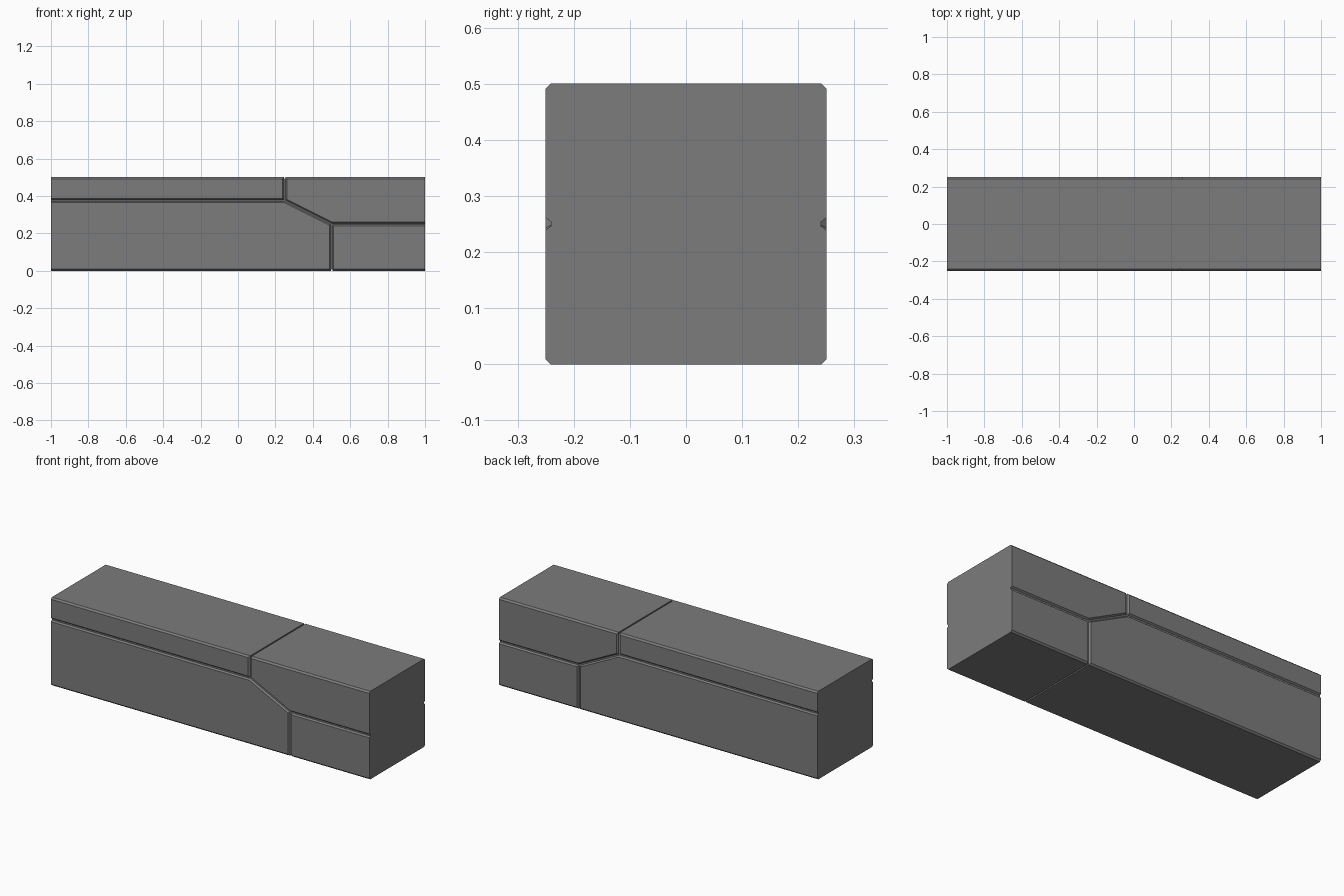
import bpy
import bmesh
from mathutils import Vector

if "Cube" in bpy.data.objects:
    bpy.data.objects.remove(bpy.data.objects["Cube"])

HALF_Y, DEPTH = 0.25, 0.009
FACE_Y = HALF_Y - DEPTH
SLOT, SLOT_DEPTH = 0.004, 0.007

dark = bpy.data.materials.new("dark_grey")
dark.diffuse_color = (0.2, 0.2, 0.2, 1)
dark.use_nodes = True
dark.node_tree.nodes["Principled BSDF"].inputs["Base Color"].default_value = dark.diffuse_color


def make_object(name, bm):
    mesh = bpy.data.meshes.new(name)
    bm.to_mesh(mesh)
    bm.free()
    mesh.materials.append(dark)
    obj = bpy.data.objects.new(name, mesh)
    bpy.context.collection.objects.link(obj)
    return obj


def edge_offset(a, b, outer):
    """Inset per edge: block ends stay flush, long edges chamfer, joints become grooves."""
    if a.x == b.x and abs(a.x) == 1:
        return 0.0
    if a.y == b.y and a.y in (0.0, 0.5):
        return DEPTH if outer else 0.0
    return 0.011 if outer else SLOT


def inset(points, outer):
    """Move each edge of a counter-clockwise outline inward and intersect neighbours."""
    lines = []
    for i, a in enumerate(points):
        b = points[(i + 1) % len(points)]
        d = (b - a).normalized()
        n = Vector((-d.y, d.x))
        lines.append((n, n.dot(a) + edge_offset(a, b, outer)))
    result = []
    for i in range(len(points)):
        (n1, c1), (n2, c2) = lines[i - 1], lines[i]
        det = n1.x * n2.y - n1.y * n2.x
        result.append(((c1 * n2.y - c2 * n1.y) / det, (n1.x * c2 - n2.x * c1) / det))
    return result


def panel(name, outline, side):
    """Raised panel with sloped rim on the front (-1) or back (+1)."""
    pts = [Vector(p) for p in outline]
    bm = bmesh.new()
    base = [bm.verts.new((x, side * FACE_Y, z)) for x, z in inset(pts, False)]
    top = [bm.verts.new((x, side * HALF_Y, z)) for x, z in inset(pts, True)]
    bm.faces.new(top)
    for i in range(len(pts)):
        j = (i + 1) % len(pts)
        bm.faces.new((base[i], base[j], top[j], top[i]))
    if side > 0:
        bmesh.ops.reverse_faces(bm, faces=bm.faces[:])
    make_object(name, bm)


# Solid core of the beam, with a fine joint slot across the top and the bottom
profile = [(-1, 0), (.5 - SLOT, 0), (.5 - SLOT, SLOT_DEPTH), (.5 + SLOT, SLOT_DEPTH),
           (.5 + SLOT, 0), (1, 0), (1, .5), (.25 + SLOT, .5), (.25 + SLOT, .5 - SLOT_DEPTH),
           (.25 - SLOT, .5 - SLOT_DEPTH), (.25 - SLOT, .5), (-1, .5)]
bm = bmesh.new()
front = [bm.verts.new((x, -FACE_Y, z)) for x, z in profile]
back = [bm.verts.new((x, FACE_Y, z)) for x, z in profile]
bm.faces.new(front)
bm.faces.new(back[::-1])
for i in range(len(profile)):
    j = (i + 1) % len(profile)
    bm.faces.new((back[i], back[j], front[j], front[i]))
make_object("beam_core", bm)

# Side panels, (x, z) outlines along the groove centre lines
panels = {
    "upper_left_panel": [(-1, .375), (.25, .375), (.25, .5), (-1, .5)],
    "main_panel": [(-1, 0), (.5, 0), (.5, .25), (.25, .375), (-1, .375)],
    "upper_right_panel": [(.25, .375), (.5, .25), (1, .25), (1, .5), (.25, .5)],
    "lower_right_panel": [(.5, 0), (1, 0), (1, .25), (.5, .25)],
}
for label, side in (("front", -1), ("back", 1)):
    for name, outline in panels.items():
        panel(f"{label}_{name}", outline, side)
